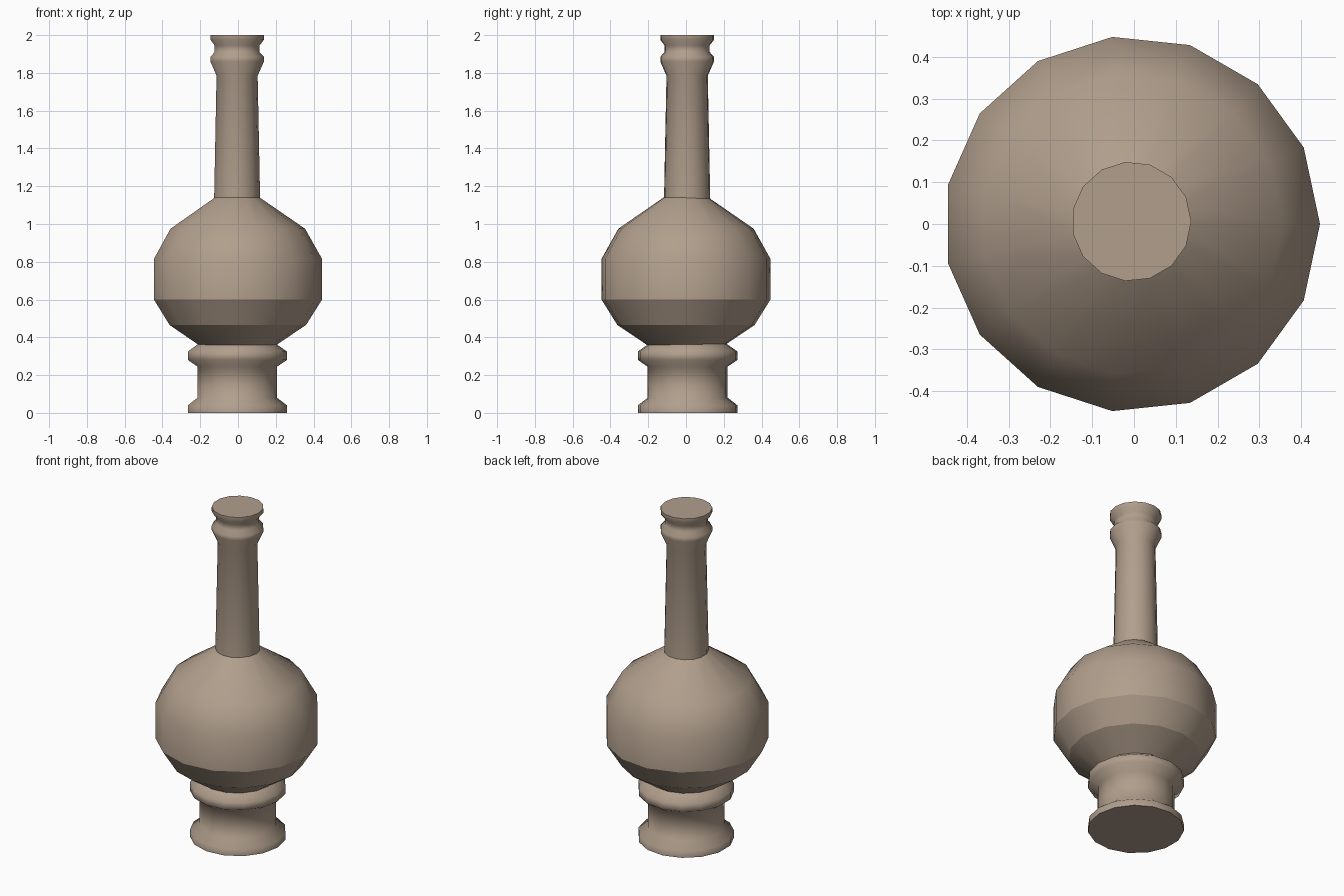
import bpy, bmesh, math

if "Cube" in bpy.data.objects:
    bpy.data.objects.remove(bpy.data.objects["Cube"])

SIDES = 15

clay = bpy.data.materials.new("clay_tan")
clay.diffuse_color = (0.44, 0.345, 0.265, 1)
clay.use_nodes = True
clay.node_tree.nodes["Principled BSDF"].inputs["Base Color"].default_value = clay.diffuse_color


def lathe(name, profile, centre, sharp=()):
    """Closed 15-sided turned part from (radius, z) points; sharp = ring indices."""
    bm = bmesh.new()
    rings = []
    for r, z in profile:
        ring = []
        for i in range(SIDES):
            a = 2 * math.pi * i / SIDES
            ring.append(bm.verts.new((centre[0] + r * math.cos(a),
                                      centre[1] + r * math.sin(a), z)))
        rings.append(ring)
    for lo, hi in zip(rings, rings[1:]):
        for i in range(SIDES):
            j = (i + 1) % SIDES
            bm.faces.new((lo[i], lo[j], hi[j], hi[i])).smooth = True
    bm.faces.new(rings[0][::-1])
    bm.faces.new(rings[-1])
    # crisp edges at the caps and the chosen rings
    for k in {0, len(rings) - 1, *sharp}:
        for i in range(SIDES):
            bm.edges.get((rings[k][i], rings[k][(i + 1) % SIDES])).smooth = False
    mesh = bpy.data.meshes.new(name)
    bm.to_mesh(mesh)
    bm.free()
    mesh.materials.append(clay)
    ob = bpy.data.objects.new(name, mesh)
    bpy.context.collection.objects.link(ob)


# spool-shaped foot
lathe("foot", [(.265, 0), (.265, .04), (.213, .08), (.213, .245),
               (.265, .28), (.265, .325), (.208, .365)], (-.006, .009))

# round belly
lathe("belly", [(.208, .36), (.365, .465), (.45, .6), (.45, .815),
                (.36, .975), (.12, 1.14)], (-.005, 0), sharp=(1, 2))

# tall neck with collar and lip
lathe("neck", [(.123, 1.135), (.11, 1.785), (.143, 1.86), (.143, 1.885),
               (.12, 1.91), (.12, 1.945), (.143, 1.975), (.143, 2)], (-.006, .006))
